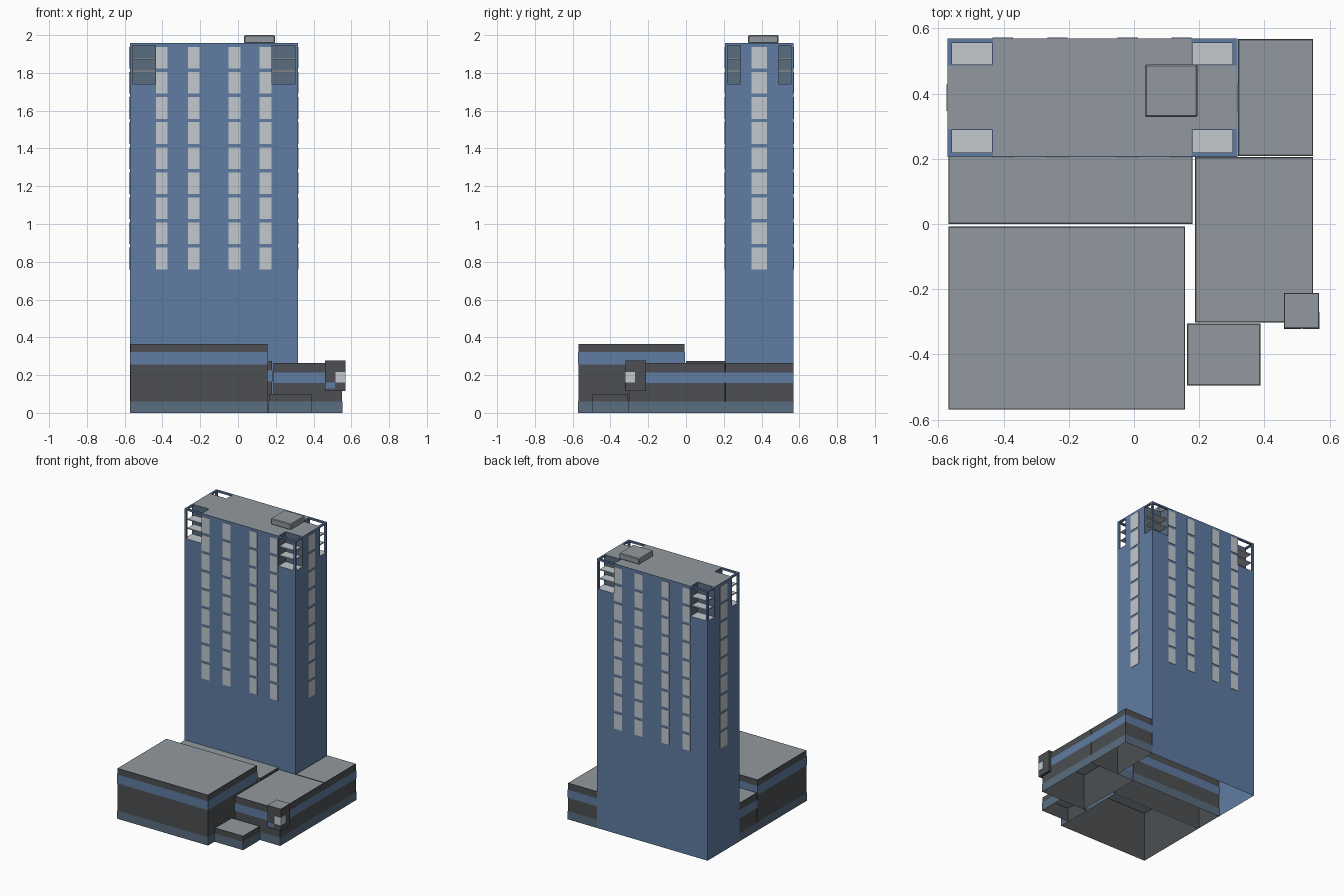
import bpy
import bmesh

cube = bpy.data.objects.get("Cube")
if cube:
    bpy.data.objects.remove(cube, do_unlink=True)


def material(name, rgb):
    """Flat material from 0-255 sRGB, stored as linear values."""
    lin = [(c / 255 / 12.92) if c < 11 else ((c / 255 + 0.055) / 1.055) ** 2.4 for c in rgb]
    m = bpy.data.materials.new(name)
    m.use_nodes = True
    m.diffuse_color = (*lin, 1)
    m.node_tree.nodes["Principled BSDF"].inputs["Base Color"].default_value = (*lin, 1)
    return m


BLUE = material("facade blue", (96, 124, 163))
SLATE = material("slate glass", (90, 109, 127))
DARK = material("charcoal wall", (76, 79, 82))
ROOF = material("roof grey", (145, 153, 159))
PALE = material("pale pane", (193, 200, 206))


def finish(name, bm, *mats):
    mesh = bpy.data.meshes.new(name)
    bm.to_mesh(mesh)
    bm.free()
    for m in mats:
        mesh.materials.append(m)
    obj = bpy.data.objects.new(name, mesh)
    bpy.context.collection.objects.link(obj)
    return obj


def add_box(bm, x0, x1, y0, y1, z0, z1):
    verts = bmesh.ops.create_cube(bm, size=1)["verts"]
    for v in verts:
        v.co.x = x1 if v.co.x > 0 else x0
        v.co.y = y1 if v.co.y > 0 else y0
        v.co.z = z1 if v.co.z > 0 else z0


def boxes(name, mat, *dims):
    bm = bmesh.new()
    for d in dims:
        add_box(bm, *d)
    return finish(name, bm, mat)


def drop_faces(bm, *signs):
    """Remove faces that point down (-1) or up (1)."""
    bm.normal_update()
    gone = [f for f in bm.faces if any(f.normal.z * s > 0.9 for s in signs)]
    bmesh.ops.delete(bm, geom=gone, context="FACES")


def cap_roof(bm, rim):
    """Inset the upward faces, giving the middle the second material."""
    bm.normal_update()
    tops = [f for f in bm.faces if f.normal.z > 0.9]
    bmesh.ops.inset_region(bm, faces=tops, thickness=rim)
    for f in tops:
        f.material_index = 1


def block(name, x0, x1, y0, y1, height, bands):
    """Open-bottomed wing with a rimmed roof and wrapped glass bands."""
    bm = bmesh.new()
    add_box(bm, x0, x1, y0, y1, 0, height)
    drop_faces(bm, -1)
    cap_roof(bm, 0.006)
    finish(name, bm, DARK, ROOF)
    e = 0.002
    for label, mat, z0, z1 in bands:
        bm = bmesh.new()
        add_box(bm, x0 - e, x1 + e, y0 - e, y1 + e, z0, z1)
        drop_faces(bm, -1, 1)
        finish(f"{name}_{label}", bm, mat)


# Podium wings
base = ("base_band", SLATE, 0, 0.06)
block("front_hall", -0.57, 0.157, -0.57, -0.008, 0.365,
      [base, ("upper_band", BLUE, 0.257, 0.322)])
block("middle_wing", -0.57, 0.18, 0, 0.21, 0.275,
      [base, ("upper_band", BLUE, 0.165, 0.225)])
east_bands = [base, ("upper_band", BLUE, 0.157, 0.215)]
block("east_wing", 0.187, 0.55, -0.302, 0.205, 0.263, east_bands)
block("rear_wing", 0.319, 0.55, 0.209, 0.568, 0.263, east_bands)
block("entrance", 0.163, 0.388, -0.496, -0.306, 0.1, [base])

# Corner bay hung on the east wing
bm = bmesh.new()
add_box(bm, 0.46, 0.568, -0.32, -0.212, 0.117, 0.277)
cap_roof(bm, 0.005)
finish("corner_bay", bm, DARK, ROOF)
boxes("corner_bay_window", PALE, (0.517, 0.57, -0.322, -0.27, 0.16, 0.217))
boxes("corner_bay_panel", BLUE, (0.461, 0.513, -0.322, -0.318, 0.128, 0.16))

# Tower shaft, open underneath, with pale balcony floors on top
X0, X1, Y0, Y1 = -0.573, 0.317, 0.206, 0.57
NX0, NX1, NY0, NY1 = -0.436, 0.18, 0.289, 0.49
FLOOR, TOP = 1.74, 1.957
bm = bmesh.new()
add_box(bm, X0, X1, Y0, Y1, 0, FLOOR)
drop_faces(bm, -1)
for f in bm.faces:
    f.material_index = int(f.normal.z > 0.9)
finish("tower_shaft", bm, BLUE, PALE)

# Tower crown: cross-shaped core with the four corners cut away
plan = [(NX0, Y0), (NX1, Y0), (NX1, NY0), (X1, NY0), (X1, NY1), (NX1, NY1),
        (NX1, Y1), (NX0, Y1), (NX0, NY1), (X0, NY1), (X0, NY0), (NX0, NY0)]
bm = bmesh.new()
face = bm.faces.new([bm.verts.new((x, y, FLOOR)) for x, y in plan])
res = bmesh.ops.extrude_face_region(bm, geom=[face])
for g in res["geom"]:
    if isinstance(g, bmesh.types.BMVert):
        g.co.z = TOP
drop_faces(bm, -1)
bmesh.ops.recalc_face_normals(bm, faces=bm.faces)
cap_roof(bm, 0.004)
for f in bm.faces:
    c = f.calc_center_median()
    inner_x = X0 + 0.01 < c.x < X1 - 0.01
    inner_y = Y0 + 0.01 < c.y < Y1 - 0.01
    if abs(f.normal.z) < 0.1 and inner_x and inner_y:
        f.material_index = 2
finish("tower_crown", bm, BLUE, ROOF, SLATE)

# Corner balconies: post, top beams and shelves at each cut corner
T = 0.014
for side, outer_x, inner_x in (("right", X0, NX0), ("left", X1, NX1)):
    for end, outer_y, inner_y in (("front", Y0, NY0), ("back", Y1, NY1)):
        px = outer_x + (T if inner_x > outer_x else -T)
        py = outer_y + (T if inner_y > outer_y else -T)
        xs, ys = sorted((outer_x, px)), sorted((outer_y, py))
        span_x, span_y = sorted((px, inner_x)), sorted((py, inner_y))
        boxes(f"{end}_{side}_balcony_frame", BLUE,
              (*xs, *ys, FLOOR, TOP),
              (*span_x, *ys, TOP - 0.012, TOP),
              (*xs, *span_y, TOP - 0.012, TOP))
        boxes(f"{end}_{side}_balcony_shelves", PALE,
              *[(*span_x, *span_y, z - 0.004, z + 0.004) for z in (1.81, 1.875)])

# Window columns on all four tower faces
rows = [(0.76 + 0.1328 * i, 0.875 + 0.1328 * i) for i in range(9)]
e = 0.003
for name, y in (("front_windows", Y0), ("back_windows", Y1)):
    boxes(name, PALE, *[(x, x + 0.062, y - e, y + e, *r)
                        for x in (-0.434, -0.266, -0.05, 0.115) for r in rows])
for name, x in (("right_windows", X0), ("left_windows", X1)):
    boxes(name, PALE, *[(x - e, x + e, 0.347, 0.428, *r) for r in rows])

# Rooftop plant unit
unit = boxes("roof_unit", ROOF, (0.033, 0.195, 0.328, 0.49, TOP, 2))
bevel = unit.modifiers.new("soft_edge", "BEVEL")
bevel.width = 0.005
bevel.segments = 1
